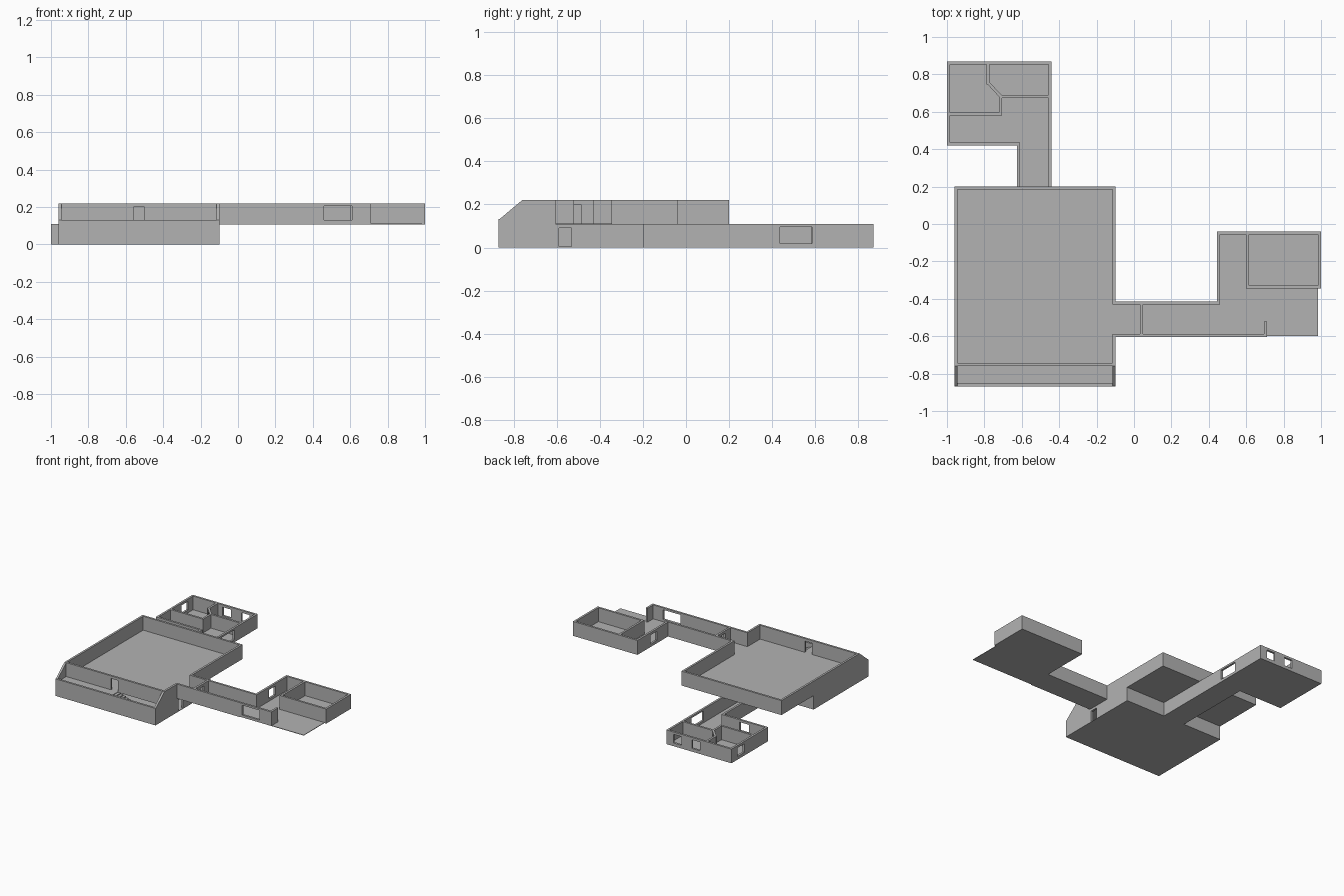
import bpy
import bmesh
from mathutils import Vector

cube = bpy.data.objects.get("Cube")
if cube:
    bpy.data.objects.remove(cube, do_unlink=True)

GREY = (0.45, 0.45, 0.45, 1.0)
plaster = bpy.data.materials.new("plain_grey")
plaster.diffuse_color = GREY
plaster.use_nodes = True
plaster.node_tree.nodes["Principled BSDF"].inputs["Base Color"].default_value = GREY

T = 0.016          # wall thickness
H = T / 2
SLAB = 0.004       # floor thickness
MID, TOP = 0.112, 0.22


def finish(name, bm):
    bmesh.ops.recalc_face_normals(bm, faces=bm.faces)
    mesh = bpy.data.meshes.new(name)
    bm.to_mesh(mesh)
    bm.free()
    mesh.materials.append(plaster)
    obj = bpy.data.objects.new(name, mesh)
    bpy.context.collection.objects.link(obj)
    return obj


def extrude(bm, points, offset):
    """Closed prism from a flat outline moved along an offset."""
    face = bm.faces.new([bm.verts.new(p) for p in points])
    moved = bmesh.ops.extrude_face_region(bm, geom=[face], use_keep_orig=True)
    verts = [g for g in moved["geom"] if isinstance(g, bmesh.types.BMVert)]
    bmesh.ops.translate(bm, verts=verts, vec=offset)


def slab(name, outline, z):
    bm = bmesh.new()
    extrude(bm, [(x, y, z) for x, y in outline], (0, 0, SLAB))
    finish(name, bm)


def rect(x0, x1, y0, y1):
    return [(x0, y0), (x1, y0), (x1, y1), (x0, y1)]


def wall(name, start, end, z0, z1, openings=()):
    """Straight wall on a centre line; openings are (from, to, sill, head)."""
    p, q = Vector((*start, 0)), Vector((*end, 0))
    along = (q - p).normalized()
    side = Vector((-along.y, along.x, 0)) * H
    bm = bmesh.new()

    def piece(a, b, low, high):
        if b - a < 0.001 or high - low < 0.001:
            return
        u, v = p + along * a, p + along * b
        base = Vector((0, 0, low))
        extrude(bm, [u - side + base, v - side + base, v + side + base, u + side + base],
                (0, 0, high - low))

    at = -H
    for a, b, low, high in sorted(openings):
        piece(at, a, z0, z1)
        piece(a, b, z0, low)
        piece(a, b, high, z1)
        at = b
    piece(at, (q - p).length + H, z0, z1)
    finish(name, bm)


def wall_run(name, points, z0, z1, openings=None):
    """Chain of walls; openings are keyed by segment number."""
    for i, (a, b) in enumerate(zip(points, points[1:])):
        wall(f"{name}_{i + 1}", a, b, z0, z1, (openings or {}).get(i, ()))


# Main block: outer wall centre lines
L, R = -0.96 + H, -0.10 - H
FRONT, STEP, BACK, LOWBACK = -0.87 + H, -0.752, 0.20 - H, -0.195 - H

# Lower hall under the great room
slab("lower_hall_floor", rect(-0.96, -0.10, -0.87, -0.195), 0)
wall("lower_hall_front_wall", (L, FRONT), (R, FRONT), 0, 0.132)
wall("lower_hall_right_wall", (L, STEP), (L, LOWBACK), 0, MID)
wall("lower_hall_left_wall", (R, STEP), (R, LOWBACK), 0, MID, [(0.162, 0.222, SLAB, 0.09)])
wall("lower_hall_back_wall", (L, LOWBACK), (R, LOWBACK), 0, MID, [(0.36, 0.49, SLAB, 0.09)])

# Sloped cheek walls beside the stair strip
for name, x in (("right_cheek_wall", -0.96), ("left_cheek_wall", -0.10 - T)):
    bm = bmesh.new()
    profile = [(-0.87, 0), (STEP, 0), (STEP, TOP), (-0.76, TOP), (-0.865, 0.132), (-0.87, 0.132)]
    extrude(bm, [(x, y, z) for y, z in profile], (T, 0, 0))
    finish(name, bm)

# Landing and stairs descending towards the left side
slab("stair_landing", rect(-0.95, -0.50, -0.86, STEP), MID - SLAB)
bm = bmesh.new()
steps = 14
run, rise = 0.30 / steps, MID / steps
outline = [(-0.50, 0.001)]
for i in range(steps):
    z = MID - rise * (i + 0.5)
    outline += [(-0.50 + run * i, z), (-0.50 + run * (i + 1), z)]
outline.append((-0.20, 0.001))
extrude(bm, [(x, -0.856, z) for x, z in outline], (0, 0.104, 0))
finish("stairs", bm)

# Great room
slab("great_room_floor", rect(-0.96, -0.10, -0.76, 0.20), MID - SLAB)
wall("great_room_front_wall", (L, STEP), (R, STEP), MID, TOP, [(0.392, 0.452, MID, 0.20)])
wall("great_room_right_wall", (L, STEP), (L, BACK), MID, TOP)
wall("great_room_back_wall", (L, BACK), (R, BACK), MID, TOP)
wall("great_room_left_wall_front", (R, STEP), (R, -0.605 + H), MID, TOP)
wall("great_room_left_wall_back", (R, -0.415 - H), (R, BACK), MID, TOP)

# Upper side passage and wing
slab("passage_floor", rect(-0.10, 0.445, -0.605, -0.415), MID - SLAB)
slab("wing_floor", [(0.445, -0.60), (0.985, -0.60), (0.985, -0.345), (1, -0.345),
                    (1, -0.04), (0.445, -0.04)], MID - SLAB)
wall_run("wing_front_wall", [(R, -0.605 + H), (0.71 - H, -0.605 + H), (0.71 - H, -0.52 - H)],
         MID, TOP, {0: [(0.568, 0.718, 0.13, 0.205)]})
wall_run("wing_back_wall", [(R, -0.415 - H), (0.445 + H, -0.415 - H), (0.445 + H, -0.04 - H),
                            (1 - H, -0.04 - H), (1 - H, -0.345 + H), (0.6 + H, -0.345 + H),
                            (0.6 + H, -0.04 - H)],
         MID, TOP, {1: [(0.145, 0.225, 0.13, 0.20)]})
wall("passage_partition", (0.04, -0.597), (0.04, -0.423), MID, TOP, [(0.067, 0.109, MID, 0.20)])

# Lower back wing
slab("back_wing_floor", rect(-1, -0.44, 0.42, 0.87), 0)
slab("back_passage_floor", rect(-0.625, -0.44, -0.195, 0.42), 0)
window = (0.025, 0.092)
wall_run("back_wing_wall",
         [(-0.625 + H, LOWBACK), (-0.625 + H, 0.42 + H), (-1 + H, 0.42 + H), (-1 + H, 0.87 - H),
          (-0.44 - H, 0.87 - H), (-0.44 - H, LOWBACK)],
         0, MID - SLAB / 2,
         {1: [(0.15, 0.23, *window)],
          2: [(0.285, 0.365, *window)],
          3: [(0.262, 0.332, *window), (0.422, 0.492, *window)],
          4: [(0.277, 0.427, 0.02, 0.096)]})
wall_run("back_partition",
         [(-0.78, 0.86), (-0.78, 0.755), (-0.713, 0.683), (-0.713, 0.587), (-0.99, 0.587)],
         0, MID - SLAB / 2, {1: [(0.022, 0.077, SLAB, 0.09)]})
wall("back_cross_partition", (-0.713, 0.683), (-0.45, 0.683), 0, MID - SLAB / 2)
